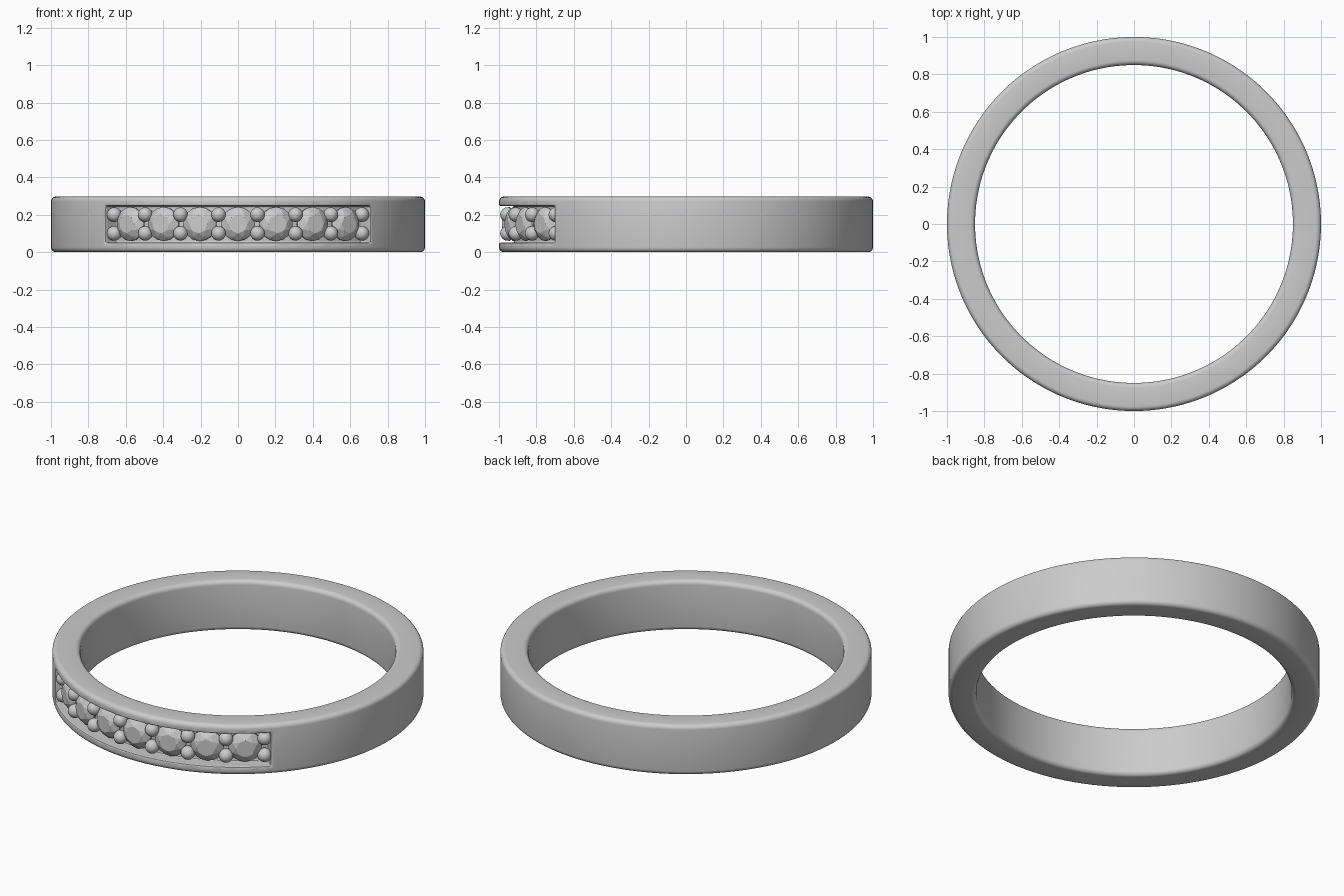
import bpy, bmesh
from math import sin, cos, pi, radians
from mathutils import Matrix, Vector

if "Cube" in bpy.data.objects:
    bpy.data.objects.remove(bpy.data.objects["Cube"])

H, R_OUT, R_IN, FILLET = 0.297, 1.0, 0.85, 0.026
MID = H / 2
STEP = radians(12.45)


def new_object(name, bm, smooth=None):
    bmesh.ops.recalc_face_normals(bm, faces=bm.faces)
    me = bpy.data.meshes.new(name)
    bm.to_mesh(me)
    bm.free()
    ob = bpy.data.objects.new(name, me)
    bpy.context.collection.objects.link(ob)
    if smooth:
        smooth_object(ob, smooth)
    return ob


def smooth_object(ob, angle):
    bpy.ops.object.select_all(action='DESELECT')
    ob.select_set(True)
    bpy.context.view_layer.objects.active = ob
    bpy.ops.object.shade_smooth_by_angle(angle=radians(angle))


def sweep(profile, angles, closed):
    # sweep an (r, z) profile round z; angle 0 is the front (-y)
    bm = bmesh.new()
    rows = [[bm.verts.new((r * sin(a), -r * cos(a), z)) for r, z in profile] for a in angles]
    n = len(profile)
    for i in range(len(rows) if closed else len(rows) - 1):
        p, q = rows[i], rows[(i + 1) % len(rows)]
        for j in range(n):
            k = (j + 1) % n
            bm.faces.new((p[j], p[k], q[k], q[j]))
    if not closed:
        bm.faces.new(rows[0])
        bm.faces.new(rows[-1])
    return bm


def place(angle, r, z):
    # local z points outwards from the band
    out = Vector((sin(angle), -cos(angle), 0))
    rot = out.to_track_quat('Z', 'Y').to_matrix().to_4x4()
    return Matrix.Translation(out * r + Vector((0, 0, z))) @ rot


# Band with rounded edges
profile = []
for cr, cz, start in ((R_OUT - FILLET, H - FILLET, 0), (R_IN + FILLET, H - FILLET, 90),
                      (R_IN + FILLET, FILLET, 180), (R_OUT - FILLET, FILLET, 270)):
    for s in range(6):
        a = radians(start + 18 * s)
        profile.append((cr + FILLET * cos(a), cz + FILLET * sin(a)))
N = 128
band = new_object("band", sweep(profile, [2 * pi * (i + 0.5) / N for i in range(N)], True))

# Recessed channel across the front quarter
half = radians(45.2)
cut = [(0.92, MID - 0.098), (1.1, MID - 0.098), (1.1, MID + 0.098), (0.92, MID + 0.098)]
cutter = new_object("channel_cutter", sweep(cut, [-half + 2 * half * i / 33 for i in range(34)], False))
cutter.hide_render = True
cutter.hide_viewport = True
mod = band.modifiers.new("channel", 'BOOLEAN')
mod.operation, mod.solver, mod.object = 'DIFFERENCE', 'EXACT', cutter
bev = band.modifiers.new("soft_rim", 'BEVEL')
bev.width, bev.segments = 0.008, 2
bev.limit_method, bev.angle_limit = 'ANGLE', radians(50)
smooth_object(band, 50)

# Seven faceted round stones
for i in range(-3, 4):
    bm = bmesh.new()
    for count, r, h, off in ((8, 0.05, 0.038, 0), (8, 0.074, 0.023, 0.5),
                             (16, 0.091, 0.004, 0), (16, 0.091, -0.004, 0), (1, 0, -0.075, 0)):
        for k in range(count):
            a = 2 * pi * (k + off) / count
            bm.verts.new((r * cos(a), r * sin(a), h))
    bmesh.ops.convex_hull(bm, input=bm.verts)
    bmesh.ops.dissolve_limit(bm, angle_limit=radians(1), verts=bm.verts, edges=bm.edges)
    bm.transform(place(i * STEP, 0.945, MID + 0.002))
    new_object(f"stone_{i + 4}", bm)

# Pairs of bead prongs between the stones
for i in range(8):
    for side, dz in (("lower", -0.05), ("upper", 0.05)):
        bm = bmesh.new()
        bmesh.ops.create_uvsphere(bm, u_segments=24, v_segments=16, radius=0.039,
                                  matrix=place((i - 3.5) * STEP, 0.96, MID + 0.002 + dz))
        new_object(f"bead_{side}_{i + 1}", bm, 60)
